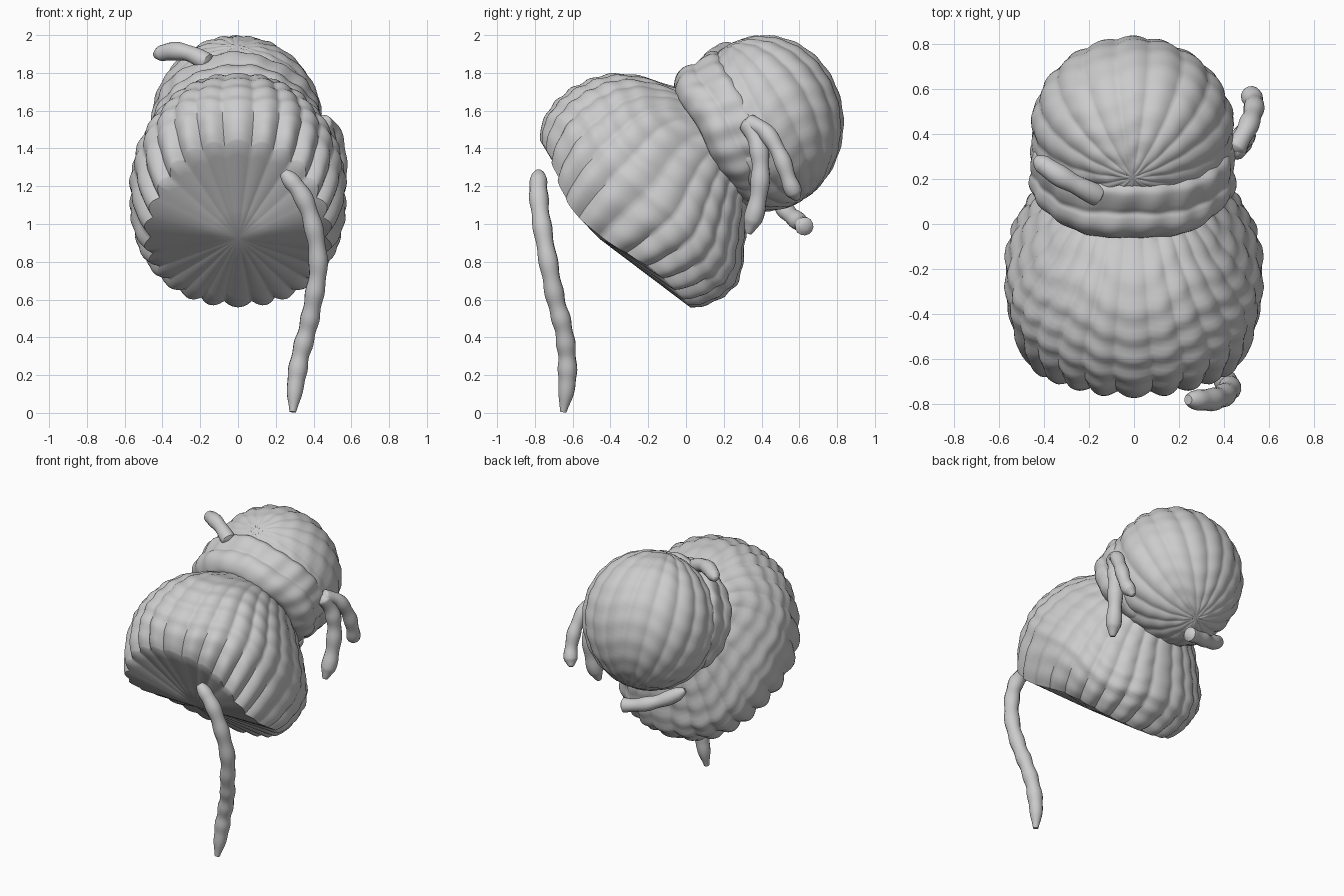
import bpy, bmesh, math
from mathutils import Vector, Matrix

if "Cube" in bpy.data.objects:
    bpy.data.objects.remove(bpy.data.objects["Cube"])

mat = bpy.data.materials.new("soft grey")
mat.diffuse_color = (0.6, 0.6, 0.6, 1)
mat.use_nodes = True
mat.node_tree.nodes["Principled BSDF"].inputs["Base Color"].default_value = mat.diffuse_color
TAU = 2 * math.pi


def spline(pts, t):
    """Catmull-Rom point on a list of tuples, t in 0..1."""
    f = t * (len(pts) - 1)
    i = min(int(f), len(pts) - 2)
    u = f - i
    p = [Vector(pts[max(0, min(len(pts) - 1, i + k))]) for k in (-1, 0, 1, 2)]
    return 0.5 * (2 * p[1] + (p[2] - p[0]) * u + (2 * p[0] - 5 * p[1] + 4 * p[2] - p[3]) * u * u
                  + (3 * p[1] - p[0] - 3 * p[2] + p[3]) * u ** 3)


def skin(name, rings, apex=None):
    """Bridge rings of points and close both ends with a fan."""
    bm = bmesh.new()
    vs = [[bm.verts.new(p) for p in r] for r in rings]
    n = len(vs[0])
    for r0, r1 in zip(vs, vs[1:]):
        for j in range(n):
            bm.faces.new((r0[j], r0[(j + 1) % n], r1[(j + 1) % n], r1[j]))
    for r, tip in ((vs[0], apex), (vs[-1], None)):
        c = bm.verts.new(tip or sum((v.co for v in r), Vector()) / n)
        for j in range(n):
            bm.faces.new((r[j], r[(j + 1) % n], c))
    bmesh.ops.recalc_face_normals(bm, faces=bm.faces)
    me = bpy.data.meshes.new(name)
    bm.to_mesh(me)
    bm.free()
    me.materials.append(mat)
    ob = bpy.data.objects.new(name, me)
    bpy.context.collection.objects.link(ob)
    bpy.ops.object.select_all(action='DESELECT')
    ob.select_set(True)
    bpy.context.view_layer.objects.active = ob
    bpy.ops.object.shade_smooth_by_angle(angle=math.radians(50))


def rib(a, n):
    """Rounded rib, 0 in the groove and 1 on the crest."""
    return abs(math.sin(a * n / 2))


def power(v, e):
    return math.copysign(abs(v) ** e, v)


# Large ribbed dome: tilted axis, rim dipping to a horn at both sides
AX, UP, X = Vector((0, 0.743, 0.669)), Vector((0, -0.669, 0.743)), Vector((1, 0, 0))
C = Vector((0, -0.375, 1.0))
# along axis, radius, shift toward UP
prof = [(0.0, 0.585, 0.0), (0.05, 0.63, 0.005), (0.13, 0.665, 0.01), (0.22, 0.68, 0.01), (0.31, 0.665, 0.02),
        (0.4, 0.615, 0.045), (0.49, 0.555, 0.065), (0.58, 0.475, 0.07), (0.66, 0.39, 0.045),
        (0.74, 0.3, 0), (0.84, 0.24, 0)]
rings = []
for k in range(41):
    s, r, sh = spline(prof, k / 40)
    rim = max(0, 1 - s / 0.2)
    depth = 0.025 + 0.035 * rim
    ring = []
    for j in range(260):
        a = TAU * j / 260
        ca, sa = power(math.cos(a), 0.89), power(math.sin(a), 0.89)
        rr = r * (1 - depth + depth * 1.25 * rib(a, 26))
        rr += 0.006 * math.sin(s * 60 + 2 * math.sin(a * 5)) * (1 - rim)
        dip = 0.12 * max(abs(math.cos(a)) * 0.97 + math.sin(a) * 0.24, 0) ** 6
        ring.append(C + AX * (s - dip * rim) + UP * (rr * sa + sh) + X * (rr * 0.84 * ca))
    rings.append(ring)
# Shallow cone closing the underside
apex = C - AX * 0.115
inner = [[apex.lerp(p, q) for p in rings[0]] for q in (0.3, 0.6, 0.85)]
skin("large_dome", inner + rings, apex)

# Small ball, ribs running over the top with poles leaning forward
lean = Matrix.Rotation(math.radians(30), 3, 'X')
rings = []
for k in range(1, 48):
    p = math.pi * k / 48
    ring = []
    for j in range(180):
        a = TAU * j / 180
        f = 1 + math.sin(p) * (0.035 * rib(a, 18) - 0.03)
        f += 0.006 * math.sin(p * 22 + 2 * math.sin(a * 4))
        d = lean @ Vector((math.sin(p) * math.cos(a), math.sin(p) * math.sin(a), math.cos(p)))
        ring.append(Vector((-0.006 + 0.452 * f * d.x, 0.415 + 0.418 * f * d.y, 1.533 + 0.465 * f * d.z)))
    rings.append(ring)
skin("small_ball", rings)

# Folded band around the neck: along axis, radius across, radius upward
BAX, BUP = Vector((0, 0.866, 0.5)), Vector((0, -0.5, 0.866))
fold = [(-0.1, 0.33, 0.30), (-0.095, 0.38, 0.35), (-0.055, 0.435, 0.393), (-0.01, 0.455, 0.41), (0.03, 0.453, 0.405),
        (0.055, 0.445, 0.393), (0.085, 0.45, 0.40), (0.13, 0.452, 0.405), (0.17, 0.44, 0.40), (0.2, 0.40, 0.37)]
rings = []
for k in range(31):
    s, rx, ru = spline(fold, k / 30)
    ring = []
    for j in range(140):
        a = TAU * j / 140
        m = 1 + 0.012 * math.sin(a * 19 + s * 12) + 0.008 * math.sin(a * 7 - s * 20)
        ring.append(Vector((-0.006, 0.19, 1.475)) + BAX * (s + 0.008 * math.sin(a * 5))
                    + X * (rx * m * math.cos(a)) + BUP * (ru * m * math.sin(a)))
    rings.append(ring)
skin("neck_band", rings)


# Curved beaded strands
def strand(name, pts, radius, beads):
    rings, n = [], 64
    for k in range(n + 1):
        t = k / n
        p = spline(pts, t)
        d = (spline(pts, min(1, t + 0.01)) - spline(pts, max(0, t - 0.01))).normalized()
        u = d.orthogonal().normalized()
        if rings:  # carry the frame along to avoid twisting
            u = (prev - d * prev.dot(d)).normalized()
        prev, v = u, d.cross(u)
        end = min(1, 0.45 + 9 * t, 0.35 + 5 * (1 - t))
        r = radius * end * (1 + 0.07 * math.sin(t * TAU * beads))
        rings.append([p + (u * math.cos(b) + v * math.sin(b)) * r
                      for b in (TAU * i / 14 for i in range(14))])
    skin(name, rings)


strand("long_strand", [(0.24, -0.78, 1.275), (0.34, -0.78, 1.15), (0.40, -0.76, 0.98), (0.425, -0.725, 0.78),
                       (0.40, -0.69, 0.6), (0.37, -0.65, 0.45), (0.33, -0.63, 0.3), (0.305, -0.63, 0.15),
                       (0.29, -0.65, 0.005)], 0.049, 9)
strand("side_strand_front", [(0.44, 0.32, 1.55), (0.48, 0.38, 1.42), (0.49, 0.395, 1.27),
                             (0.48, 0.375, 1.1), (0.46, 0.33, 0.95)], 0.049, 4)
strand("side_strand_back", [(0.44, 0.32, 1.54), (0.50, 0.42, 1.49), (0.53, 0.50, 1.36),
                            (0.53, 0.55, 1.22), (0.50, 0.59, 1.13)], 0.044, 4)
strand("lower_strand", [(0.07, 0.63, 0.985), (-0.06, 0.6, 1.01), (-0.2, 0.54, 1.06), (-0.33, 0.48, 1.14)], 0.046, 3)
strand("top_strand", [(-0.15, 0.12, 1.85), (-0.25, 0.17, 1.9), (-0.34, 0.22, 1.915), (-0.44, 0.29, 1.895)], 0.046, 2)
